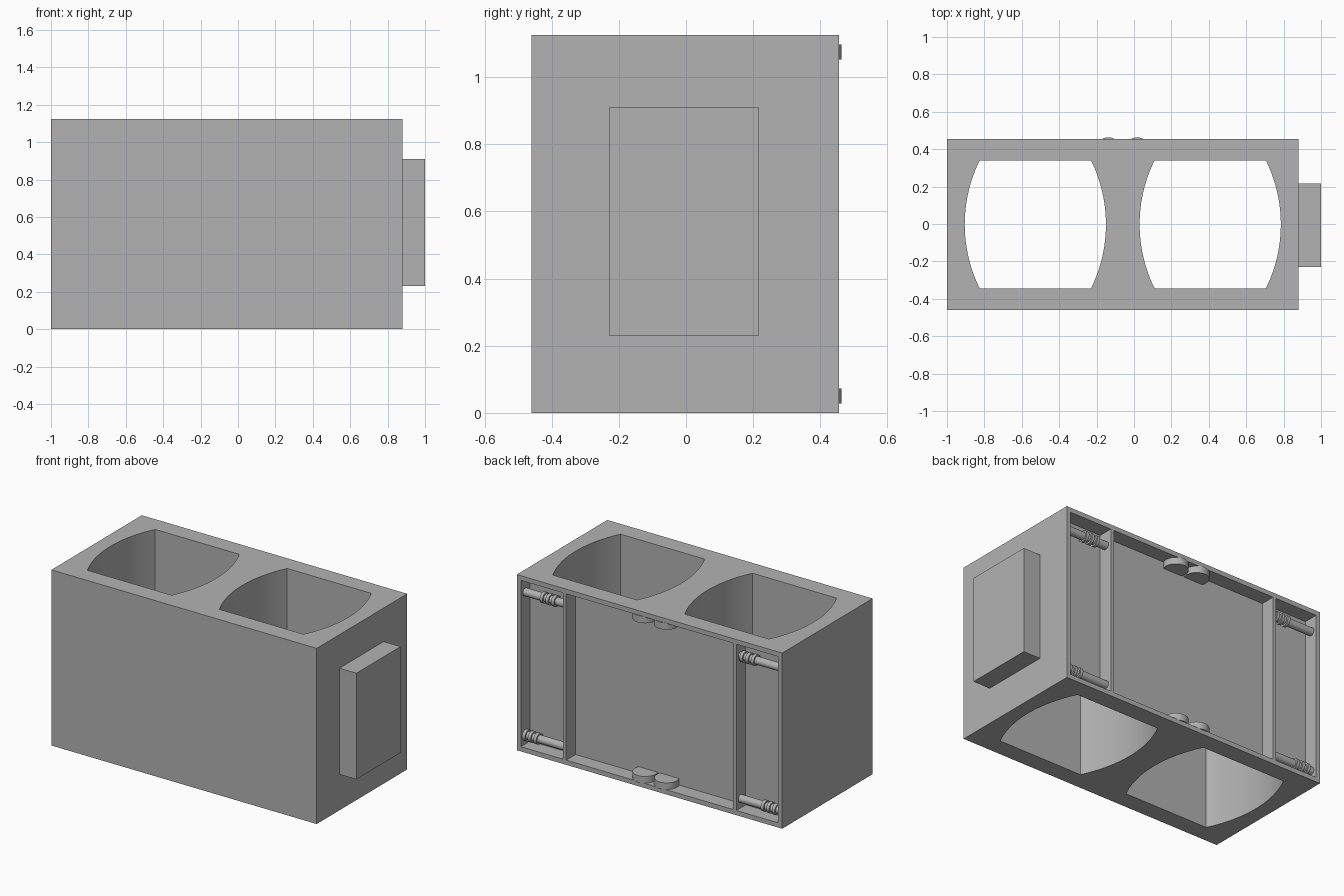
import bpy, bmesh, math
from mathutils import Matrix, Vector

if "Cube" in bpy.data.objects:
    bpy.data.objects.remove(bpy.data.objects["Cube"], do_unlink=True)

GREY = (0.448, 0.448, 0.448, 1)
grey = bpy.data.materials.new("plain_grey")
grey.diffuse_color = GREY
grey.use_nodes = True
grey.node_tree.nodes["Principled BSDF"].inputs["Base Color"].default_value = GREY

HEIGHT = 1.125
MID_X = -0.06       # centre of the body
BACK, FLOOR = 0.455, 0.36   # back rim and recess floor
RIM = 0.03


def finish(name, bm):
    bmesh.ops.recalc_face_normals(bm, faces=bm.faces)
    mesh = bpy.data.meshes.new(name)
    bm.to_mesh(mesh)
    bm.free()
    obj = bpy.data.objects.new(name, mesh)
    bpy.context.collection.objects.link(obj)
    mesh.materials.append(grey)
    return obj


def box(name, low, high):
    low, high = Vector(low), Vector(high)
    bm = bmesh.new()
    bmesh.ops.create_cube(bm, size=1)
    bmesh.ops.scale(bm, vec=high - low, verts=bm.verts)
    bmesh.ops.translate(bm, vec=(low + high) / 2, verts=bm.verts)
    return finish(name, bm)


def cylinder(name, centre, radius, length, axis="Z"):
    bm = bmesh.new()
    turn = Matrix.Rotation(math.pi / 2, 4, "Y") if axis == "X" else Matrix()
    bmesh.ops.create_cone(bm, cap_ends=True, segments=40, radius1=radius, radius2=radius,
                          depth=length, matrix=Matrix.Translation(centre) @ turn)
    obj = finish(name, bm)
    smooth(obj)
    return obj


def well(name, centre_x):
    """Barrel-shaped prism: flat front and back, bowed sides."""
    half_chord, edge, sagitta, steps = 0.3425, 0.2975, 0.08, 24
    radius = (half_chord ** 2 + sagitta ** 2) / (2 * sagitta)
    sweep = math.asin(half_chord / radius)
    points = []
    for side in (1, -1):
        for i in range(steps + 1):
            a = -sweep + 2 * sweep * i / steps
            x = edge + sagitta - radius * (1 - math.cos(a))
            points.append((centre_x + side * x, side * radius * math.sin(a) - 0.002, -0.1))
    bm = bmesh.new()
    face = bm.faces.new([bm.verts.new(p) for p in points])
    grown = bmesh.ops.extrude_face_region(bm, geom=[face])["geom"]
    bmesh.ops.translate(bm, vec=(0, 0, HEIGHT + 0.2),
                        verts=[v for v in grown if isinstance(v, bmesh.types.BMVert)])
    return finish(name, bm)


def smooth(obj):
    bpy.ops.object.select_all(action="DESELECT")
    obj.select_set(True)
    bpy.context.view_layer.objects.active = obj
    bpy.ops.object.shade_smooth_by_angle(angle=math.radians(30))


def cut(target, cutter):
    cutter.hide_render = True
    mod = target.modifiers.new("cut", "BOOLEAN")
    mod.operation = "DIFFERENCE"
    mod.solver = "EXACT"
    mod.object = cutter
    bpy.context.view_layer.objects.active = target
    bpy.ops.object.modifier_apply(modifier=mod.name)
    bpy.data.objects.remove(cutter, do_unlink=True)


# Main housing with two through wells and three shallow recesses in the back
body = box("housing", (-1, -0.46, 0), (0.88, BACK, HEIGHT))
for x in (-0.5275, 0.4075):
    cut(body, well("well_cutter", x))
for left, right in ((-0.972, -0.675), (-0.652, 0.53), (0.554, 0.852)):
    cut(body, box("recess_cutter", (left, FLOOR, RIM), (right, BACK + 0.1, HEIGHT - RIM)))
smooth(body)

# Raised block on the side
box("side_block", (0.88, -0.23, 0.23), (1, 0.217, 0.91))

# Paired discs on the top and bottom ledges of the middle recess
for level, z in (("lower", 0.05), ("upper", HEIGHT - 0.05)):
    for side in (-1, 1):
        cylinder(f"{level}_disc", (MID_X + side * 0.077, 0.39, z), 0.073, 0.044)

# Ringed rods across the narrow side recesses
rods = (
    ("upper_left", 0.703, 1.005, 0.675),
    ("lower_left", 0.703, 0.09, 0.80),
    ("upper_right", -0.8235, 1.005, -0.74),
    ("lower_right", -0.8235, 0.09, -0.89),
)
for place, x, z, ring_x in rods:
    cylinder(f"{place}_rod", (x, 0.41, z), 0.025, 0.3, "X")
    for i in (-1, 0, 1):
        cylinder(f"{place}_ring", (ring_x + i * 0.04, 0.41, z), 0.035, 0.02, "X")
